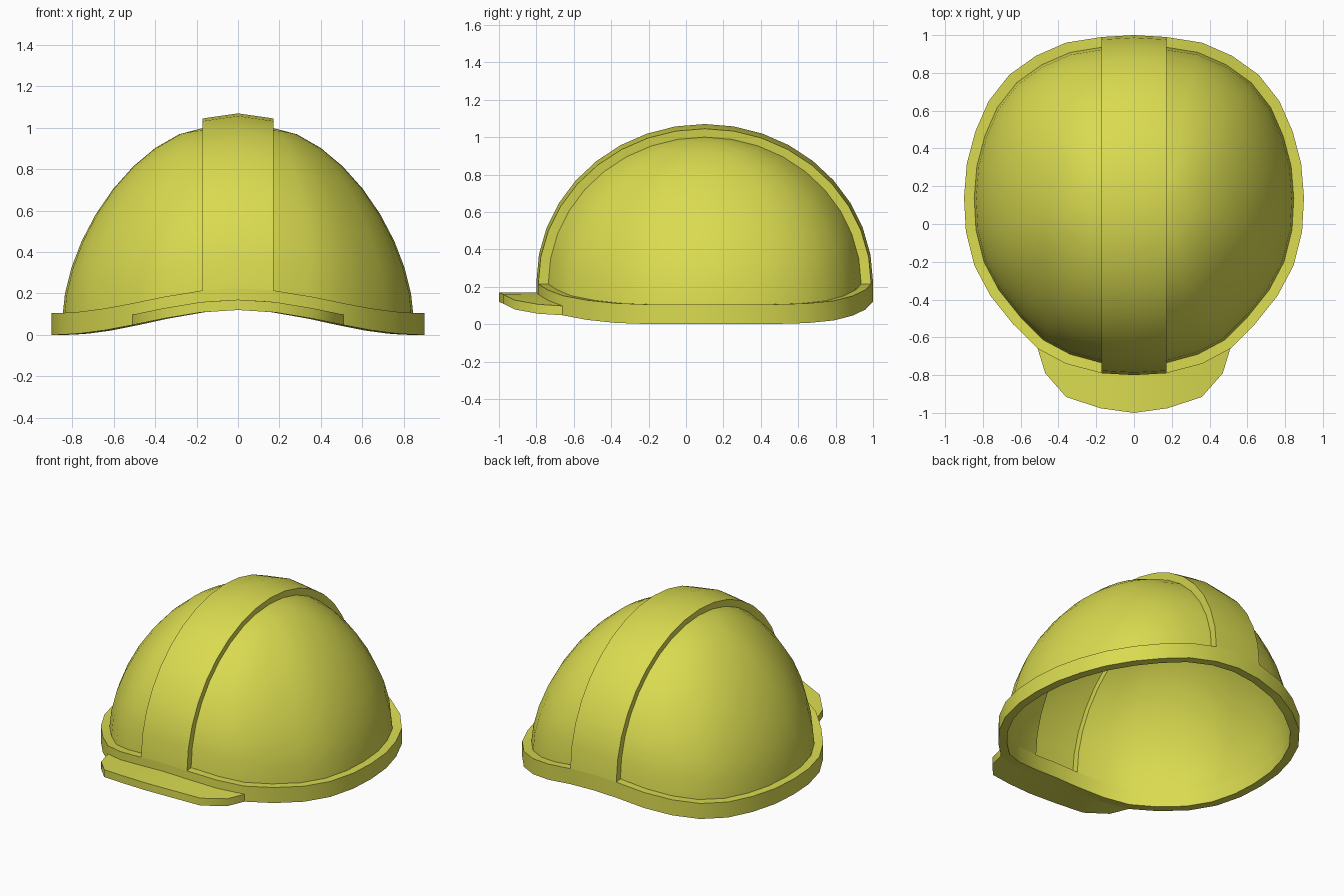
import bpy, bmesh, math
from mathutils import Vector

if "Cube" in bpy.data.objects:
    bpy.data.objects.remove(bpy.data.objects["Cube"])

# Right half of the rim outline seen from above, back centre to front centre
HALF = [(0, 1), (.17, .99), (.36, .96), (.52, .89), (.66, .79), (.77, .65), (.84, .49),
        (.885, .32), (.9, .14), (.89, -.04), (.845, -.22), (.76, -.38), (.64, -.53),
        (.51, -.66), (.36, -.74), (.17, -.79), (0, -.8)]
OUTLINE = HALF + [(-x, y) for x, y in HALF[-2:0:-1]]
CY, INSET, RIM_H, VISOR_H = .1, .94, .105, .05
STEPS = 9
ANGLES = [k * math.pi / 2 / STEPS for k in range(STEPS + 1)]

mat = bpy.data.materials.new("yellow_plastic")
mat.diffuse_color = (.70, .71, .08, 1)
mat.use_nodes = True
mat.node_tree.nodes["Principled BSDF"].inputs["Base Color"].default_value = mat.diffuse_color


def low(x):
    """Height of the wavy lower edge: raised at front and back, down at the sides."""
    return .06 * (1 + math.cos(math.pi * min(abs(x), .9) / .9))


def inset(x, y):
    return x * INSET, CY + (y - CY) * INSET


def make(name, rows, closed=False, mirror=False):
    """Skin a grid of points; closed joins the last row to the first."""
    bm = bmesh.new()
    grid = [[bm.verts.new(p) for p in row] for row in rows]
    pairs = list(zip(grid, grid[1:])) + ([(grid[-1], grid[0])] if closed else [])
    for a, b in pairs:
        for i in range(len(a) - 1):
            bm.faces.new((a[i], a[i + 1], b[i + 1], b[i]))
    bmesh.ops.remove_doubles(bm, verts=bm.verts, dist=.0005)
    if not closed and name == "visor":
        bmesh.ops.holes_fill(bm, edges=bm.edges, sides=0)
    bmesh.ops.recalc_face_normals(bm, faces=bm.faces)
    if sum(f.normal.z * f.calc_area() for f in bm.faces) < -.01:
        bmesh.ops.reverse_faces(bm, faces=bm.faces)
    me = bpy.data.meshes.new(name)
    bm.to_mesh(me)
    bm.free()
    me.materials.append(mat)
    ob = bpy.data.objects.new(name, me)
    bpy.context.collection.objects.link(ob)
    bpy.ops.object.select_all(action='DESELECT')
    ob.select_set(True)
    bpy.context.view_layer.objects.active = ob
    bpy.ops.object.shade_smooth_by_angle(angle=math.radians(32))
    if mirror:
        ob.modifiers.new("mirror", 'MIRROR')
    return ob


# Rim: a wavy band with a rectangular section
rim = []
for x, y in OUTLINE:
    ix, iy = inset(x, y)
    z = low(x)
    rim.append([(x, y, z), (x, y, z + RIM_H), (ix, iy, z + RIM_H), (ix, iy, z), (x, y, z)])
make("rim", rim, closed=True)

# Dome side: arcs rising from the rim to the top of the ridge edge
EDGE_X, EDGE_Z = .165, 1.0


def dome_arc(x, y):
    bx, by = inset(x, y)
    bx = max(bx, EDGE_X)
    base = low(x) + RIM_H
    p = 2 - .35 * (bx - EDGE_X) / .68
    arc = []
    for a in ANGLES:
        s = max(math.cos(a), 0)
        t = max(1 - s ** p, 0) ** (1 / p)
        arc.append((EDGE_X + s * (bx - EDGE_X), CY + s * (by - CY), base + (EDGE_Z - base) * t))
    return arc


make("dome_side", [dome_arc(x, y) for x, y in HALF[1:-1]], mirror=True)

# Raised ridge running front to back, with short walls down to the dome
def ridge_line(x, y, top):
    base = low(x) + RIM_H
    return [(x, CY + math.cos(a) * (y - CY), base + (top - base) * math.sin(a)) for a in ANGLES]


ridge = []
for end in (1, -1):
    outer, mid = HALF[end if end == 1 else -2], HALF[0 if end == 1 else -1]
    lines = [dome_arc(*outer), ridge_line(.172, outer[1], 1.045), ridge_line(0, mid[1], 1.07)]
    lines += [[(-x, y, z) for x, y, z in l] for l in (lines[1], lines[0])]
    rows = list(zip(*lines))
    ridge += rows if end == 1 else rows[::-1]
bm_rows = ridge[:STEPS + 1] + ridge[STEPS + 2:]
make("ridge", bm_rows)

# Visor: thin curved peak on the front, flush with the lower edge
FRONT = [(.47, -.79), (.36, -.915), (.18, -.975), (0, -1)]
pairs = list(zip(HALF[13:], FRONT))
pairs += [((-a[0], a[1]), (-b[0], b[1])) for a, b in pairs[-2::-1]]
visor = []
for (ax, ay), (bx, by) in pairs:
    za, zb = low(ax), low(bx)
    visor.append([(ax, ay, za), (bx, by, zb), (bx, by, zb + VISOR_H),
                  (ax, ay, za + VISOR_H), (ax, ay, za)])
make("visor", visor)
